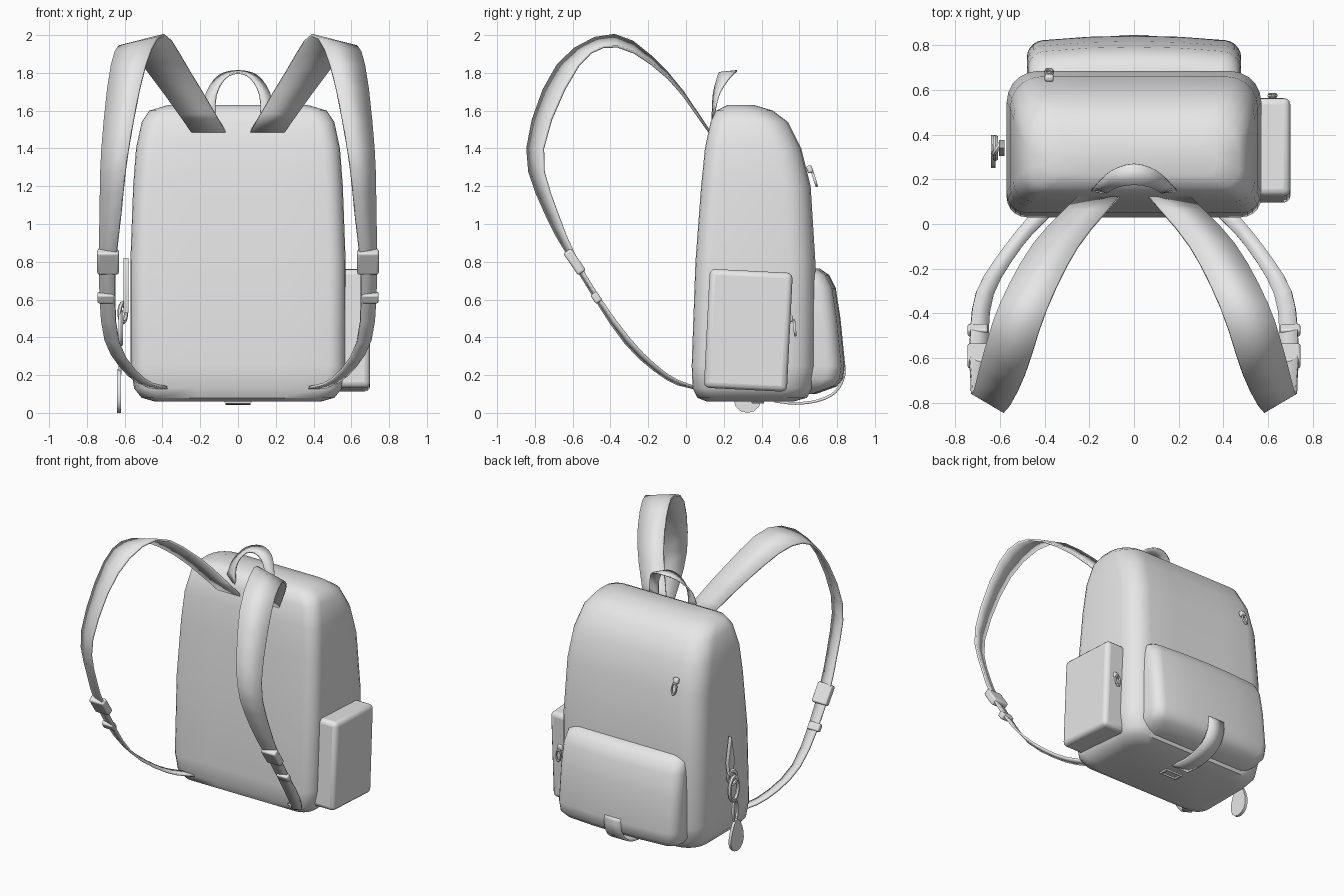
import bpy, bmesh, math
from mathutils import Vector, Matrix

default_cube = bpy.data.objects.get("Cube")
if default_cube:
    bpy.data.objects.remove(default_cube, do_unlink=True)

# single fabric colour
fabric = bpy.data.materials.new("light_grey_fabric")
fabric.use_nodes = True
GREY = (0.8, 0.8, 0.8, 1)
fabric.diffuse_color = GREY
fabric.node_tree.nodes["Principled BSDF"].inputs["Base Color"].default_value = GREY

parts = []


def finish(name, bm, location=(0, 0, 0), rotation=(0, 0, 0)):
    """Turn a bmesh into a named, coloured object."""
    bmesh.ops.recalc_face_normals(bm, faces=bm.faces)
    mesh = bpy.data.meshes.new(name)
    bm.to_mesh(mesh)
    bm.free()
    obj = bpy.data.objects.new(name, mesh)
    obj.location, obj.rotation_euler = location, rotation
    mesh.materials.append(fabric)
    bpy.context.collection.objects.link(obj)
    parts.append(obj)
    return obj


def bevel(obj, width, segments=3):
    modifier = obj.modifiers.new("soft_edges", 'BEVEL')
    modifier.width, modifier.segments = width, segments


def box(name, size, location, rotation=(0, 0, 0), edge=0.01):
    bm = bmesh.new()
    bmesh.ops.create_cube(bm, size=1, matrix=Matrix.Diagonal((*size, 1)))
    obj = finish(name, bm, location, rotation)
    bevel(obj, edge)
    return obj


def ring(name, radius, tube, stretch, location, rotation=(0, 0, 0), sides=16):
    """Flat lying ring, stretched along its own axes."""
    bm = bmesh.new()
    rows = []
    for i in range(sides):
        a = math.tau * (i + 0.5) / sides
        row = []
        for j in range(6):
            b = math.tau * j / 6
            r = radius + tube * math.cos(b)
            row.append(bm.verts.new((r * math.cos(a) * stretch[0],
                                     r * math.sin(a) * stretch[1],
                                     tube * math.sin(b))))
        rows.append(row)
    for i, row in enumerate(rows):
        other = rows[(i + 1) % sides]
        for j in range(6):
            k = (j + 1) % 6
            bm.faces.new((row[j], other[j], other[k], row[k]))
    return finish(name, bm, location, rotation)


def section(half, front, back, z, r_front, r_back, bulge):
    """Rounded rectangle at height z, with a slightly domed back."""
    limit = 0.49 * (back - front)
    points = []
    corners = ((1, back, -1, r_back, 0), (-1, back, -1, r_back, 1),
               (-1, front, 1, r_front, 2), (1, front, 1, r_front, 3))
    for side, y, inward, radius, quarter in corners:
        r = min(radius, limit)
        for k in range(6):
            a = math.pi / 2 * (quarter + k / 5)
            points.append([side * (half - r) + r * math.cos(a),
                           y + inward * r + r * math.sin(a), z])
        if quarter in (0, 2):
            reach = (half - r) * side
            points += [[reach * t, y, z] for t in (0.5, 0, -0.5)]
    for p in points:
        if p[1] > (front + back) / 2:
            p[1] += bulge * (1 - (p[0] / half) ** 2)
    return points


def loft(name, sections, r_front, r_back, bulge=0):
    bm = bmesh.new()
    rows = [[bm.verts.new(p) for p in section(h, f, b, z, r_front, r_back, bulge)]
            for z, h, f, b in sections]
    for low, high in zip(rows, rows[1:]):
        for i in range(len(low)):
            bm.faces.new((low[i - 1], low[i], high[i], high[i - 1]))
    bm.faces.new(rows[0][::-1])
    bm.faces.new(rows[-1])
    return finish(name, bm)


def smooth_path(points, steps=3):
    """Catmull-Rom resampling of a few control points."""
    p = [Vector(q) for q in points]
    p = [2 * p[0] - p[1]] + p + [2 * p[-1] - p[-2]]
    path = []
    for a, b, c, d in zip(p, p[1:], p[2:], p[3:]):
        for s in range(steps):
            t = s / steps
            path.append(b + (c - a) * t / 2 + (2 * a - 5 * b + 4 * c - d) * t * t / 2
                        + (3 * b - a - 3 * c + d) * t ** 3 / 2)
    return path + [p[-2]]


def band(name, edge_a, edge_b, thickness, side=1):
    """Webbing stretched between two edge paths."""
    bm = bmesh.new()
    flip = Vector((side, 1, 1))
    rows = [(bm.verts.new(a * flip), bm.verts.new(b * flip))
            for a, b in zip(smooth_path(edge_a), smooth_path(edge_b))]
    for (a, b), (c, d) in zip(rows, rows[1:]):
        bm.faces.new((a, b, d, c))
    obj = finish(name, bm)
    modifier = obj.modifiers.new("thickness", 'SOLIDIFY')
    modifier.thickness, modifier.offset = thickness, 0
    return obj


def plate(name, outline, x, thickness):
    """Flat piece with a (y, z) outline, facing sideways."""
    bm = bmesh.new()
    face = bm.faces.new([bm.verts.new((x, y, z)) for y, z in outline])
    grown = bmesh.ops.extrude_face_region(bm, geom=[face])["geom"]
    moved = [v for v in grown if isinstance(v, bmesh.types.BMVert)]
    bmesh.ops.translate(bm, verts=moved, vec=(thickness, 0, 0))
    return finish(name, bm)


def zip_pull(name, location, tilt):
    x, y, z = location
    box(name + "_slider", (0.04, 0.03, 0.04), (x, y - 0.015, z + 0.04), (tilt, 0, 0))
    ring(name + "_loop", 0.03, 0.008, (0.6, 1.3), (x, y + 0.01, z - 0.01),
         (math.pi / 2 + tilt, 0, 0), 12)


# main bag and rear pocket: height, half width, front y, back y
loft("main_bag", ((0.06, 0.44, 0.11, 0.57), (0.08, 0.51, 0.06, 0.64),
                  (0.13, 0.55, 0.035, 0.67), (0.25, 0.57, 0.03, 0.685),
                  (0.8, 0.57, 0.05, 0.685), (1.2, 0.555, 0.08, 0.66),
                  (1.4, 0.54, 0.1, 0.61), (1.54, 0.51, 0.13, 0.54),
                  (1.6, 0.47, 0.16, 0.46), (1.63, 0.37, 0.22, 0.36)), 0.09, 0.14)
loft("rear_pocket", ((0.1, 0.4, 0.5, 0.66), (0.14, 0.45, 0.5, 0.77),
                     (0.18, 0.475, 0.5, 0.805), (0.25, 0.48, 0.5, 0.815),
                     (0.5, 0.48, 0.5, 0.79), (0.66, 0.475, 0.5, 0.765),
                     (0.73, 0.465, 0.5, 0.73), (0.765, 0.44, 0.5, 0.68)),
     0.05, 0.07, 0.028)

# side pocket and zip pulls
box("side_pocket", (0.2, 0.44, 0.63), (0.6, 0.33, 0.437), (-0.05, 0, 0), 0.03)
zip_pull("side_pocket_zip", (0.62, 0.565, 0.46), 0.1)
zip_pull("main_zip", (-0.38, 0.67, 1.25), 0.3)

# shoulder straps with buckles, one per side
inner_edge = ((0.06, 0.13, 1.48), (0.25, -0.1, 1.8), (0.39, -0.38, 2),
              (0.49, -0.68, 1.84), (0.58, -0.84, 1.4), (0.62, -0.74, 1.05),
              (0.65, -0.55, 0.72), (0.63, -0.32, 0.37), (0.5, -0.1, 0.18),
              (0.36, 0.05, 0.13))
outer_edge = ((0.24, 0.13, 1.48), (0.45, -0.09, 1.77), (0.6, -0.36, 1.94),
              (0.67, -0.57, 1.84), (0.72, -0.757, 1.4), (0.73, -0.68, 1.05),
              (0.735, -0.53, 0.72), (0.705, -0.3, 0.39), (0.58, -0.1, 0.2),
              (0.45, 0.06, 0.13))
for label, side in (("left", 1), ("right", -1)):
    band(label + "_shoulder_strap", inner_edge, outer_edge, 0.014, side)
    lean = (0.6, 0, 0)
    box(label + "_strap_buckle", (0.115, 0.05, 0.14),
        (side * 0.688, -0.59, 0.8), lean, 0.012)
    box(label + "_strap_adjuster", (0.09, 0.04, 0.055),
        (side * 0.7, -0.475, 0.61), lean, 0.01)

# carrying handle on top, mirrored across the middle
handle_back = ((0.19, 0.15, 1.6), (0.165, 0.18, 1.7), (0.1, 0.24, 1.785), (0, 0.27, 1.81))
handle_front = ((0.12, 0.14, 1.54), (0.115, 0.145, 1.68), (0.07, 0.165, 1.77), (0, 0.175, 1.8))


def mirrored(half):
    return half + tuple((-x, y, z) for x, y, z in half[-2::-1])


band("top_handle", mirrored(handle_back), mirrored(handle_front), 0.01)

# closing strap under the bag
under = ((0.835, 0.27), (0.835, 0.19), (0.79, 0.11), (0.7, 0.065), (0.58, 0.05), (0.47, 0.062))
band("under_strap", [(-0.065, y, z) for y, z in under],
     [(0.065, y, z) for y, z in under], 0.014)
ring("under_strap_buckle", 0.05, 0.01, (1.7, 0.8), (0, 0.38, 0.058), sides=4)

# hanging charm on the right side
plate("charm_loop", ((0.34, 0.82), (0.375, 0.64), (0.355, 0.53), (0.325, 0.53), (0.305, 0.64)),
      -0.605, 0.025)
upright = (math.pi / 2, 0, math.pi / 2)
ring("charm_clip", 0.07, 0.014, (0.7, 1.2), (-0.62, 0.34, 0.45), upright)
ring("charm_swivel", 0.04, 0.012, (0.8, 1.2), (-0.61, 0.34, 0.53), (math.pi / 2, 0, 1))
ring("charm_link", 0.05, 0.01, (0.5, 1.6), (-0.625, 0.33, 0.29), upright)
tag = [(0.325 + 0.07 * math.cos(a) * (1 - 0.35 * math.sin(a)), 0.115 + 0.115 * math.sin(a))
       for a in (math.tau * k / 16 for k in range(16))]
plate("charm_tag", tag, -0.64, 0.02)

# smooth shading with crisp edges
bpy.ops.object.select_all(action='DESELECT')
for obj in parts:
    obj.select_set(True)
bpy.context.view_layer.objects.active = parts[0]
bpy.ops.object.shade_smooth_by_angle(angle=math.radians(40))
